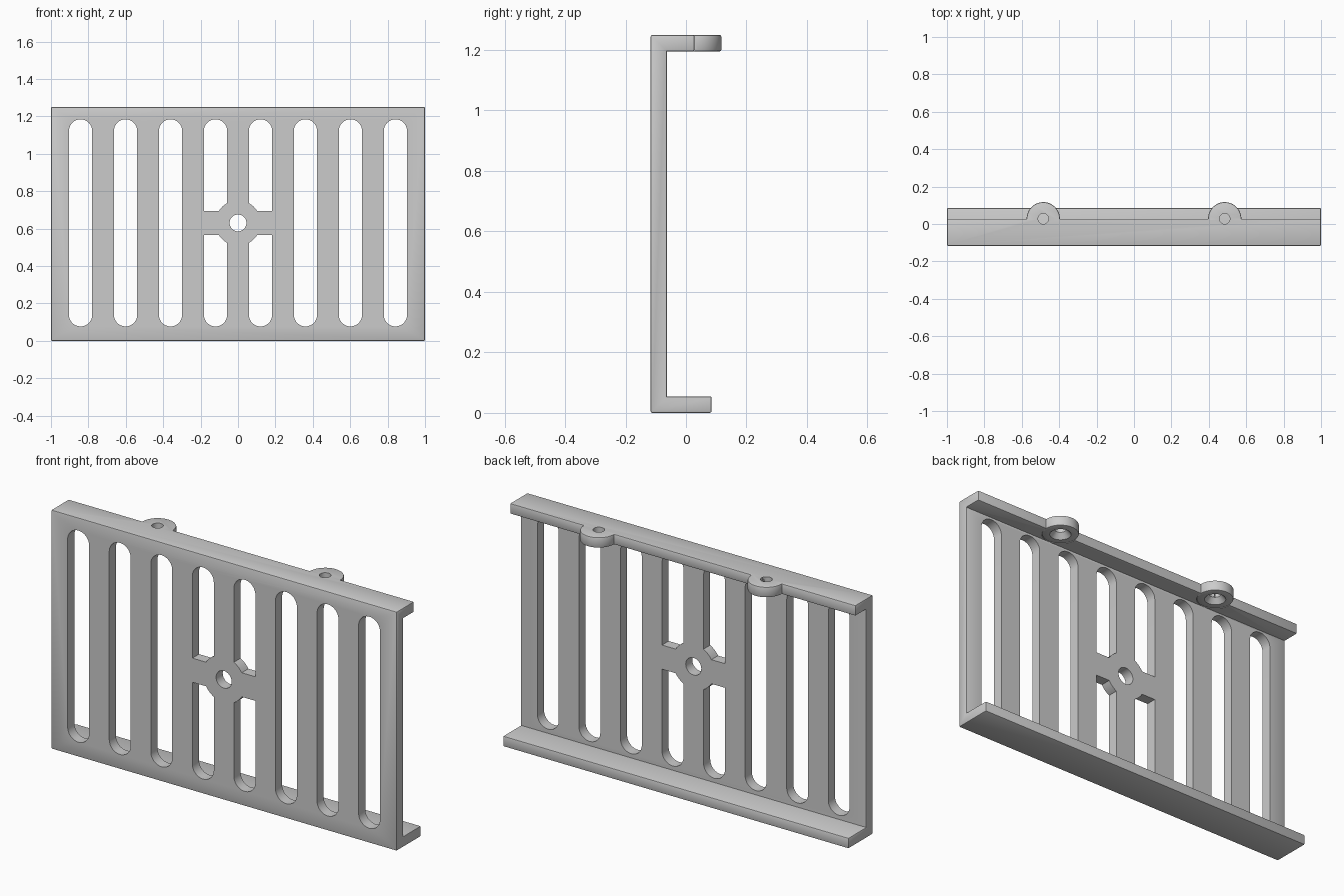
import bpy, bmesh, math
from mathutils import Matrix

if "Cube" in bpy.data.objects:
    bpy.data.objects.remove(bpy.data.objects["Cube"], do_unlink=True)

grey = bpy.data.materials.new("plain grey")
grey.use_nodes = True
colour = (0.6, 0.6, 0.6, 1)
grey.diffuse_color = colour
grey.node_tree.nodes["Principled BSDF"].inputs["Base Color"].default_value = colour

HEIGHT, THICK = 1.25, 0.055
FRONT, LIP_TOP, LIP_BOTTOM = -0.117, 0.028, 0.085
PLATE_Y = FRONT + THICK / 2
SLOT_R, SLOT_LOW, SLOT_HIGH = 0.062, 0.077, 1.184
EAR_X, EAR_R = 0.485, 0.089
HUB_Z = 0.63


def make(name, bm):
    bmesh.ops.recalc_face_normals(bm, faces=bm.faces)
    mesh = bpy.data.meshes.new(name)
    bm.to_mesh(mesh)
    bm.free()
    obj = bpy.data.objects.new(name, mesh)
    bpy.context.collection.objects.link(obj)
    return obj


def prism(name, points, vector):
    """Extrude a closed outline along a vector."""
    bm = bmesh.new()
    face = bm.faces.new([bm.verts.new(p) for p in points])
    new = bmesh.ops.extrude_face_region(bm, geom=[face])["geom"]
    verts = [g for g in new if isinstance(g, bmesh.types.BMVert)]
    bmesh.ops.translate(bm, verts=verts, vec=vector)
    return make(name, bm)


def cone(name, r_low, r_high, depth, centre, axis="Z"):
    bm = bmesh.new()
    turn = Matrix.Rotation(math.pi / 2, 4, "X") if axis == "Y" else Matrix()
    bmesh.ops.create_cone(bm, cap_ends=True, segments=48, radius1=r_low, radius2=r_high,
                          depth=depth, matrix=Matrix.Translation(centre) @ turn)
    return make(name, bm)


def boolean(obj, tool, operation):
    mod = obj.modifiers.new("boolean", "BOOLEAN")
    mod.operation, mod.object, mod.solver = operation, tool, "EXACT"
    bpy.context.view_layer.objects.active = obj
    bpy.ops.object.modifier_apply(modifier=mod.name)
    bpy.data.objects.remove(tool, do_unlink=True)


# Channel-shaped panel with a top and a bottom lip
profile = [(FRONT, 0), (LIP_BOTTOM, 0), (LIP_BOTTOM, THICK), (FRONT + THICK, THICK),
           (FRONT + THICK, HEIGHT - THICK), (LIP_TOP, HEIGHT - THICK),
           (LIP_TOP, HEIGHT), (FRONT, HEIGHT)]
panel = prism("slotted_panel", [(-1, y, z) for y, z in profile], (2, 0, 0))

# Rounded mounting ears on the top lip
for side in (-1, 1):
    ear = cone("ear", EAR_R, EAR_R, THICK, (side * EAR_X, LIP_TOP, HEIGHT - THICK / 2))
    boolean(panel, ear, "UNION")

# Softened outer edges
bm = bmesh.new()
bm.from_mesh(panel.data)
bmesh.ops.dissolve_limit(bm, angle_limit=0.01, verts=bm.verts, edges=bm.edges)
sharp = [e for e in bm.edges if e.is_convex and e.calc_face_angle(0) > math.radians(40)]
bmesh.ops.bevel(bm, geom=sharp, offset=0.006, segments=2, profile=0.5, affect="EDGES")
bm.to_mesh(panel.data)
bm.free()

# Vertical slots; the middle pair leaves the hub and its crossbar standing
for i in range(8):
    x = (i - 3.5) * 0.2405
    outline = []
    for z, start in ((SLOT_HIGH - SLOT_R, 0), (SLOT_LOW + SLOT_R, math.pi)):
        for k in range(25):
            a = start + math.pi * k / 24
            outline.append((x + SLOT_R * math.cos(a), FRONT - 0.1, z + SLOT_R * math.sin(a)))
    slot = prism("slot", outline, (0, THICK + 0.12, 0))
    if i in (3, 4):
        bar = prism("bar", [(-0.3, -0.5, HUB_Z - 0.063), (0.3, -0.5, HUB_Z - 0.063),
                            (0.3, -0.5, HUB_Z + 0.063), (-0.3, -0.5, HUB_Z + 0.063)], (0, 1, 0))
        boolean(slot, bar, "DIFFERENCE")
        boolean(slot, cone("hub", 0.121, 0.121, 1.2, (0, 0, HUB_Z), "Y"), "DIFFERENCE")
    boolean(panel, slot, "DIFFERENCE")

# Hub hole, ear holes and the countersinks under the ears
boolean(panel, cone("hub_hole", 0.045, 0.045, 0.3, (0, PLATE_Y, HUB_Z), "Y"), "DIFFERENCE")
for side in (-1, 1):
    x, low = side * EAR_X, HEIGHT - THICK
    boolean(panel, cone("ear_hole", 0.028, 0.028, 0.2, (x, LIP_TOP, HEIGHT)), "DIFFERENCE")
    boolean(panel, cone("countersink", 0.06, 0.026, 0.04, (x, LIP_TOP, low + 0.01)), "DIFFERENCE")

panel.data.materials.clear()
panel.data.materials.append(grey)
for face in panel.data.polygons:
    face.material_index = 0
bpy.ops.object.select_all(action="DESELECT")
panel.select_set(True)
bpy.context.view_layer.objects.active = panel
bpy.ops.object.shade_smooth_by_angle(angle=math.radians(30))
